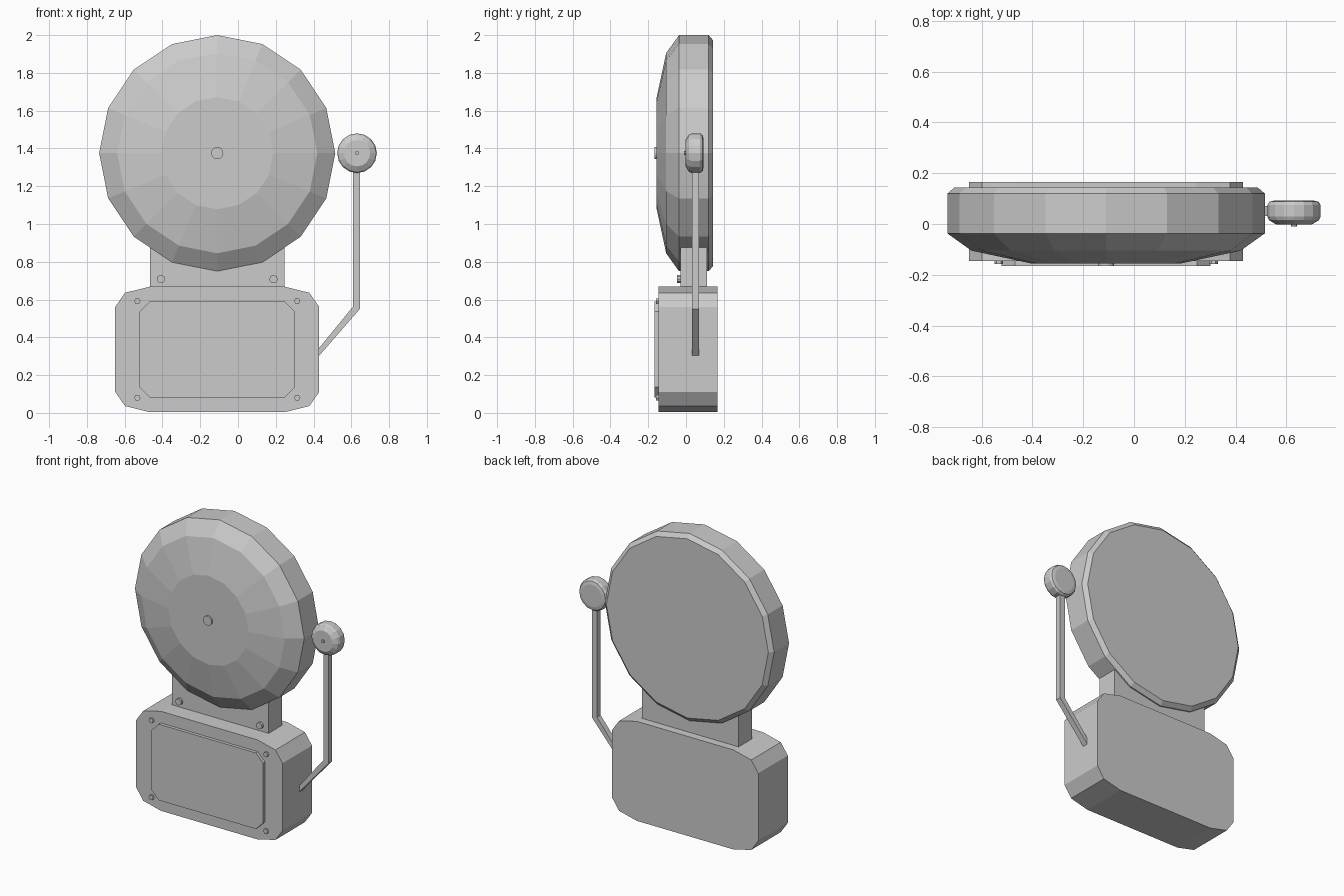
import bpy, bmesh
from math import sin, cos, tau

cube = bpy.data.objects.get("Cube")
if cube:
    bpy.data.objects.remove(cube, do_unlink=True)

grey = bpy.data.materials.new("plain_grey")
grey.use_nodes = True
grey.diffuse_color = (0.6, 0.6, 0.6, 1)
grey.node_tree.nodes["Principled BSDF"].inputs["Base Color"].default_value = (0.6, 0.6, 0.6, 1)

CX = -0.11      # centre line of bell and box
BELL_Z = 1.375  # height of bell and striker centres


def loft(name, rings):
    """Join rings of points with quads and close both ends."""
    bm = bmesh.new()
    loops = [[bm.verts.new(p) for p in ring] for ring in rings]
    n = len(loops[0])
    for a, b in zip(loops, loops[1:]):
        for i in range(n):
            j = (i + 1) % n
            bm.faces.new((a[i], a[j], b[j], b[i]))
    bm.faces.new(loops[0])
    bm.faces.new(loops[-1])
    bmesh.ops.recalc_face_normals(bm, faces=bm.faces)
    mesh = bpy.data.meshes.new(name)
    bm.to_mesh(mesh)
    bm.free()
    mesh.materials.append(grey)
    obj = bpy.data.objects.new(name, mesh)
    bpy.context.collection.objects.link(obj)
    return obj


def lathe(name, x, z, profile, sides=16):
    """Turn (radius, y) pairs around an axis that runs along y."""
    angles = [tau * i / sides for i in range(sides)]
    return loft(name, [[(x + r * cos(a), y, z + r * sin(a)) for a in angles]
                       for r, y in profile])


def prism(name, outline, front, back):
    """Extrude an (x, z) outline along y."""
    return loft(name, [[(x, y, z) for x, z in outline] for y in (front, back)])


def four_corners(cx, cz, quarter):
    """Mirror one corner's (dx, dz) points into a full outline."""
    flip = quarter[::-1]
    return ([(cx + x, cz + z) for x, z in quarter]
            + [(cx - x, cz + z) for x, z in flip]
            + [(cx - x, cz - z) for x, z in quarter]
            + [(cx + x, cz - z) for x, z in flip])


# Bell with its centre button
lathe("bell", CX, BELL_Z, [(0.297, -0.155), (0.53, -0.105), (0.625, -0.037),
                           (0.625, 0.12), (0.598, 0.143)])
lathe("bell_button", CX, BELL_Z, [(0.032, -0.166), (0.032, -0.15)])

# Neck plate and its two bolts
prism("neck", four_corners(CX, 0.8, [(0.357, 0.15)]), -0.03, 0.112)
for side, sign in (("right", -1), ("left", 1)):
    lathe("neck_bolt_" + side, CX + sign * 0.298, 0.708,
          [(0.022, -0.047), (0.022, -0.02)], 10)

# Box with cut corners, cover plate and corner screws
BOX_Z = 0.336
prism("box", four_corners(CX, BOX_Z, [(0.54, 0.225), (0.488, 0.3), (0.357, 0.332)]),
      -0.145, 0.166)
prism("cover_plate", four_corners(CX, BOX_Z, [(0.412, 0.2), (0.358, 0.254)]),
      -0.166, -0.14)
for side, sx in (("right", -1), ("left", 1)):
    for level, sz in (("lower", -1), ("upper", 1)):
        lathe("screw_%s_%s" % (level, side), CX + sx * 0.423, BOX_Z + sz * 0.256,
              [(0.017, -0.158), (0.017, -0.14)], 6)

# Bent striker arm
prism("striker_arm", [(0.425, 0.297), (0.645, 0.55), (0.645, 1.3),
                      (0.608, 1.3), (0.608, 0.562), (0.425, 0.338)], 0.032, 0.07)

# Striker head and pin
lathe("striker_head", 0.63, BELL_Z, [(0.07, -0.002), (0.098, 0.015), (0.105, 0.03),
                                     (0.105, 0.075), (0.096, 0.088), (0.075, 0.093)])
lathe("striker_pin", 0.63, BELL_Z, [(0.011, -0.01), (0.011, 0.01)], 8)
